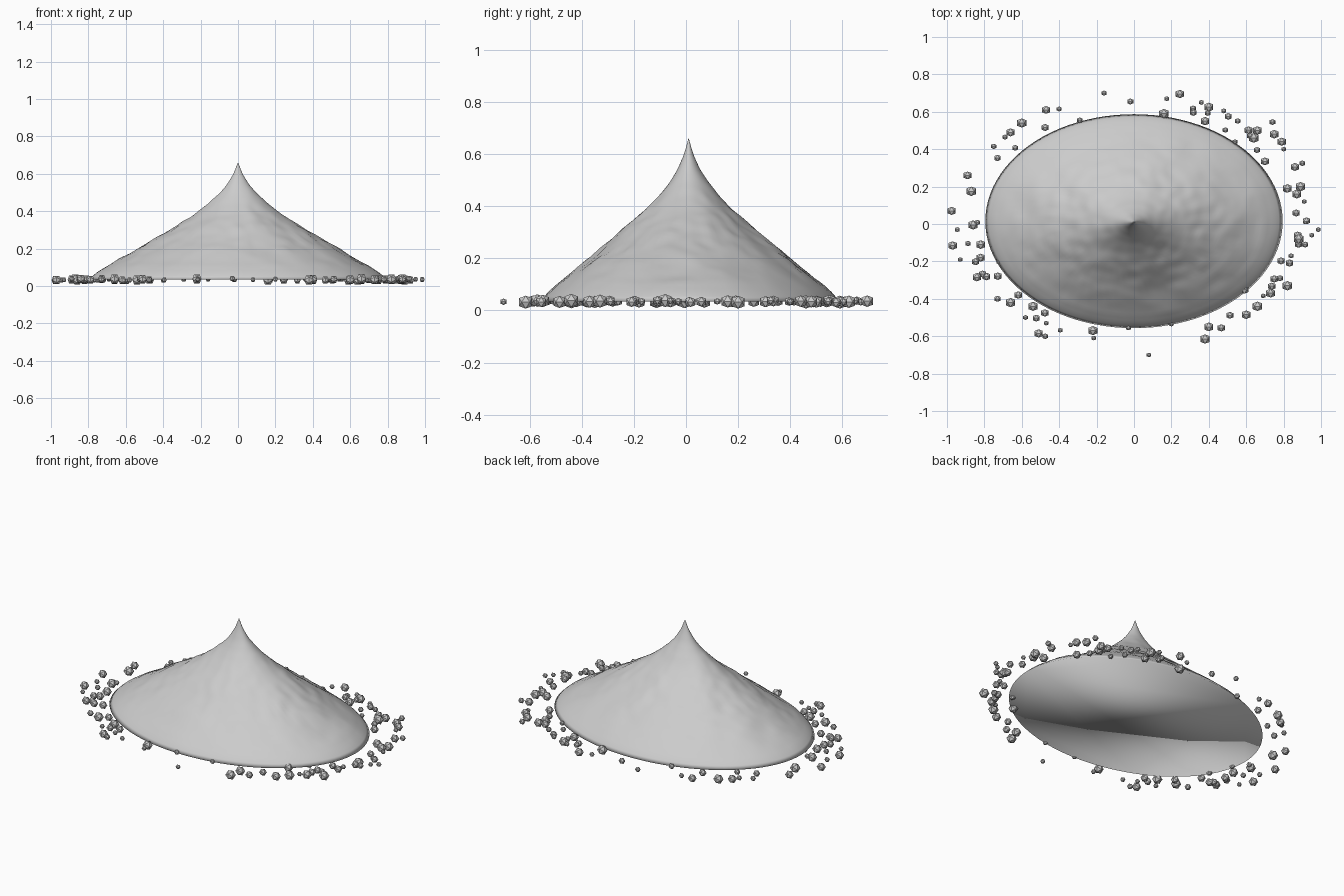
import bpy, bmesh, random
from math import sin, cos, pi, radians
from mathutils import Vector, Matrix, noise

if "Cube" in bpy.data.objects:
    bpy.data.objects.remove(bpy.data.objects["Cube"])

random.seed(4)

# Relative radius and height of the heap slope, apex to rim
PROFILE = [(0, .662), (.03, .60), (.076, .54), (.13, .492), (.2, .442), (.3, .382),
           (.4, .33), (.5, .282), (.62, .226), (.75, .166), (.88, .108), (.96, .066), (1, .035)]
RX, RY, CY, GROUND = .795, .572, .015, .035


def slope(t):
    for (r0, z0), (r1, z1) in zip(PROFILE, PROFILE[1:]):
        if t <= r1:
            return z0 + (z1 - z0) * (t - r0) / (r1 - r0)
    return GROUND


def finish(bm, name):
    me = bpy.data.meshes.new(name)
    bm.to_mesh(me)
    bm.free()
    ob = bpy.data.objects.new(name, me)
    bpy.context.collection.objects.link(ob)
    return ob


# Heap: elliptical cone with a lightly uneven surface and a flat underside
SEG, RINGS = 96, 48
bm = bmesh.new()
apex = bm.verts.new((0, .01, .662))
rings = []
for i in range(1, RINGS + 1):
    t = (i / RINGS) ** 1.2
    ring = []
    for k in range(SEG):
        a = 2 * pi * k / SEG
        x, y = RX * t * cos(a), .01 + .005 * t + RY * t * sin(a)
        bump = noise.noise(Vector((x * 7, y * 7, 3))) * .012 + noise.noise(Vector((x * 18, y * 18, 8))) * .007
        ring.append(bm.verts.new((x, y, slope(t) + bump * min(1, 4 * t * (1 - t)))))
    rings.append(ring)
for k in range(SEG):
    n = (k + 1) % SEG
    bm.faces.new((apex, rings[0][k], rings[0][n]))
    for a, b in zip(rings, rings[1:]):
        bm.faces.new((a[k], b[k], b[n], a[n]))
bm.faces.new(rings[-1][::-1])
for f in bm.faces:
    f.smooth = True
finish(bm, "heap")

# Larger loose grains: centres on the ground, around the rim
BIG = [(-.975, .07), (-.97, -.115), (-.89, .26), (-.87, .175), (-.86, -.005), (-.82, -.11),
       (-.82, -.18), (-.84, -.285), (-.66, -.42), (-.54, -.44), (-.51, -.585), (-.22, -.57),
       (.38, -.615), (.4, -.55), (.6, -.485), (.59, -.35), (.66, -.44), (.73, -.37),
       (.82, -.33), (.88, -.08), (.82, .19), (.87, .16), (.86, .305), (.89, .2),
       (.7, .335), (.79, .44), (.75, .48), (.64, .46), (.66, .5), (.4, .625),
       (.38, .55), (.245, .695), (.16, .59), (-.47, .61), (-.6, .54), (-.66, .49)]
# Smaller loose grains
SMALL = [(.985, -.03), (.95, -.06), (.915, -.11), (.9, .325), (.08, -.7), (-.02, .655), (-.16, .7),
         (-.29, .555), (-.4, .615), (-.75, .415), (-.69, .465), (-.945, -.03), (-.93, -.19),
         (-.72, -.2), (-.77, -.06), (-.73, -.4), (-.58, -.5), (-.47, -.53), (-.475, -.6),
         (-.215, -.61), (-.03, -.555), (.2, -.535), (.67, -.26), (.78, -.29), (.84, -.17),
         (.91, .12), (.54, .44), (.74, .545), (.8, .4), (.48, .605), (.36, .65), (.175, .67)]
bm = bmesh.new()
TILT = Matrix.Rotation(radians(-31.72), 4, 'Y')  # hexagonal outline from above


def grain(x, y, r):
    z = GROUND + random.uniform(-.004, .004)
    bmesh.ops.create_icosphere(bm, subdivisions=1, radius=r,
                               matrix=Matrix.Translation((x, y, z)) @ TILT)


for x, y in BIG:
    grain(x, y, random.uniform(.024, .03))
for x, y in SMALL:
    grain(x, y, random.uniform(.014, .019))

# Scattered fillers, clustered by angle range (degrees)
for lo, hi, count in [(150, 212, 7), (215, 245, 4), (300, 345, 7), (345, 380, 6), (30, 80, 9), (122, 150, 3)]:
    for _ in range(count):
        a = radians(random.uniform(lo, hi))
        s = random.uniform(1.04, 1.18)
        grain(RX * s * cos(a), CY + RY * s * sin(a), random.uniform(.014, .024))
finish(bm, "loose_grains")
